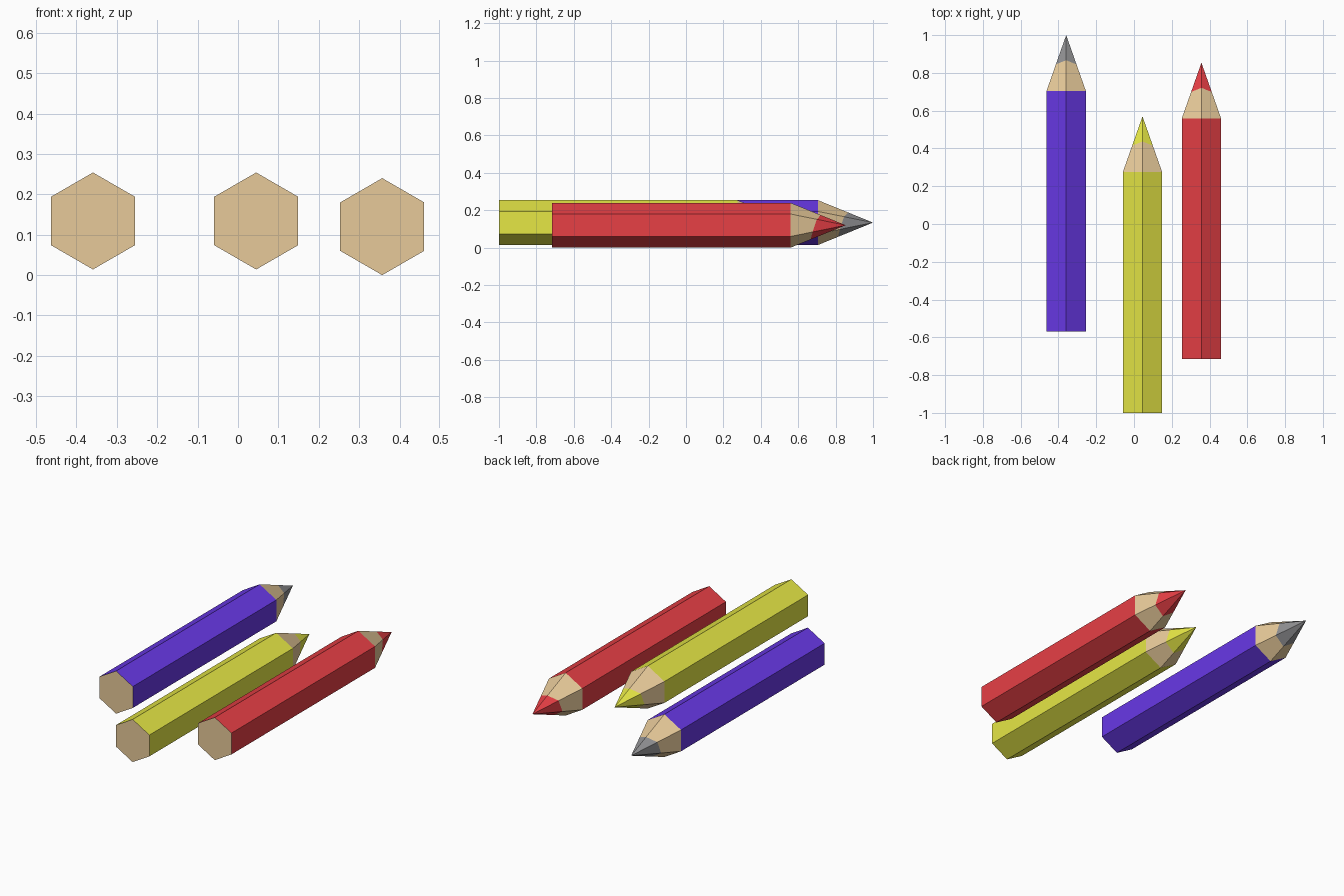
import bpy, bmesh
from math import sin, cos, pi

if "Cube" in bpy.data.objects:
    bpy.data.objects.remove(bpy.data.objects["Cube"])

R, BODY, LENGTH = 0.12, 1.275, 1.57      # hexagon radius, painted length, full length
# Start of the lead along each edge, clockwise from the top: the cut is slightly slanted
LEAD_START = [1.437, 1.415, 1.393, 1.382, 1.393, 1.415]


def material(name, rgb):
    m = bpy.data.materials.new(name)
    m.diffuse_color = (*rgb, 1)
    m.use_nodes = True
    m.node_tree.nodes["Principled BSDF"].inputs["Base Color"].default_value = m.diffuse_color
    return m


def pencil(name, x, y, z, paint, wood, lead):
    bm = bmesh.new()

    def ring(stations):
        verts = []
        for i, s in enumerate(stations):
            r = R * min(1, (LENGTH - s) / (LENGTH - BODY))
            a = i * pi / 3
            verts.append(bm.verts.new((r * sin(a), s, r * cos(a))))
        return verts

    back, shoulder, cut = ring([0] * 6), ring([BODY] * 6), ring(LEAD_START)
    tip = bm.verts.new((0, LENGTH, 0))
    # Bare wood back end
    bm.faces.new(back).material_index = 1
    for i in range(6):
        j = (i + 1) % 6
        # Painted side, sharpened wood, lead point
        bm.faces.new((back[i], back[j], shoulder[j], shoulder[i])).material_index = 0
        bm.faces.new((shoulder[i], shoulder[j], cut[j], cut[i])).material_index = 1
        bm.faces.new((cut[i], cut[j], tip)).material_index = 2
    bmesh.ops.recalc_face_normals(bm, faces=bm.faces)

    mesh = bpy.data.meshes.new(name)
    for m in (paint, wood, lead):
        mesh.materials.append(m)
    bm.to_mesh(mesh)
    bm.free()
    ob = bpy.data.objects.new(name, mesh)
    ob.location = (x, y, z)
    bpy.context.collection.objects.link(ob)


wood = material("wood", (0.8, 0.59, 0.32))
blue = material("blue_paint", (0.14, 0.04, 0.8))
yellow = material("yellow_paint", (0.79, 0.8, 0.06))
red = material("red_paint", (0.8, 0.05, 0.06))
graphite = material("graphite", (0.28, 0.28, 0.29))

pencil("blue_pencil", -0.359, -0.57, 0.134, blue, wood, graphite)
pencil("yellow_pencil", 0.045, -1.0, 0.134, yellow, wood, yellow)
pencil("red_pencil", 0.357, -0.716, 0.12, red, wood, red)
